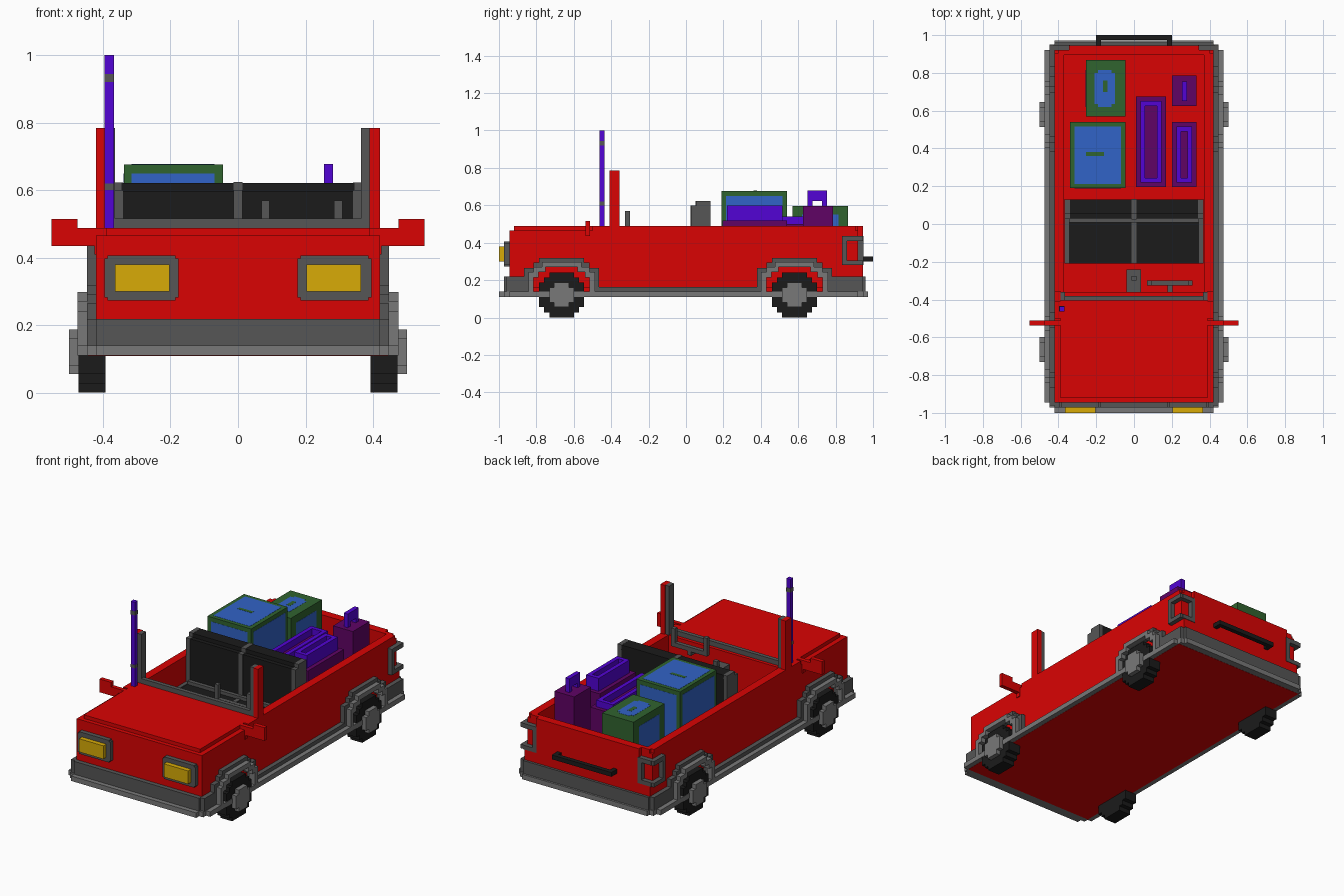
import bpy, bmesh

if "Cube" in bpy.data.objects:
    bpy.data.objects.remove(bpy.data.objects["Cube"])


def material(name, rgb):
    m = bpy.data.materials.new(name)
    m.use_nodes = True
    m.diffuse_color = (*rgb, 1)
    m.node_tree.nodes["Principled BSDF"].inputs["Base Color"].default_value = (*rgb, 1)
    return m


RED = material("red paint", (0.70, 0.001, 0.001))
DARK = material("dark grey", (0.092, 0.092, 0.092))
LIGHT = material("light grey", (0.19, 0.19, 0.19))
BLACK = material("black rubber", (0.011, 0.011, 0.011))
YELLOW = material("lamp yellow", (0.69, 0.41, 0.002))
GREEN = material("crate green", (0.030, 0.125, 0.028))
BLUE = material("crate blue", (0.031, 0.125, 0.57))
VIOLET = material("violet", (0.085, 0.001, 0.66))
PURPLE = material("purple", (0.115, 0.001, 0.13))


def finish(bm, name, mat):
    bmesh.ops.recalc_face_normals(bm, faces=bm.faces)
    me = bpy.data.meshes.new(name)
    bm.to_mesh(me)
    bm.free()
    me.materials.append(mat)
    ob = bpy.data.objects.new(name, me)
    bpy.context.collection.objects.link(ob)
    return ob


def part(name, mat, *boxes, mirror=False):
    """One object from boxes (x0, x1, y0, y1, z0, z1), optionally mirrored in x."""
    bm = bmesh.new()
    for x0, x1, y0, y1, z0, z1 in boxes:
        for s in ((1, -1) if mirror else (1,)):
            vs = bmesh.ops.create_cube(bm, size=1)["verts"]
            for v in vs:
                v.co.x = s * ((x0 + x1) / 2 + v.co.x * (x1 - x0))
                v.co.y = (y0 + y1) / 2 + v.co.y * (y1 - y0)
                v.co.z = (z0 + z1) / 2 + v.co.z * (z1 - z0)
    return finish(bm, name, mat)


def side_slab(name, mat, outline, x0, x1):
    """A y-z outline extruded along x on both sides of the vehicle."""
    bm = bmesh.new()
    for s in (1, -1):
        face = bm.faces.new([bm.verts.new((s * x0, y, z)) for y, z in outline])
        ext = bmesh.ops.extrude_face_region(bm, geom=[face])["geom"]
        for v in ext:
            if isinstance(v, bmesh.types.BMVert):
                v.co.x = s * x1
    return finish(bm, name, mat)


def stairs(steps, cy, base):
    """Stepped hump from (half width, top) pairs, running from -y to +y."""
    left, z = [], base
    for w, top in steps:
        left += [(-w, z), (-w, top)]
        z = top
    return [(cy + y, z) for y, z in left] + [(cy - y, z) for y, z in reversed(left)]


def stepped_disc(cy, cz, q):
    """Blocky disc from its first-quadrant corner points."""
    pts = q + [(-a, b) for a, b in reversed(q)]
    pts += [(-a, -b) for a, b in q] + [(a, -b) for a, b in reversed(q)]
    return [(cy + a, cz + b) for a, b in pts]


# Floor pan, sill rim and bumpers
part("floor_pan", RED, (-0.445, 0.445, -0.94, 0.93, 0.109, 0.16))
part("sill_rim", LIGHT, (0.445, 0.475, -0.945, 0.92, 0.11, 0.14),
     (0.41, 0.447, -0.972, 0.95, 0.11, 0.14), mirror=True)
part("rim_ends", LIGHT, (-0.42, 0.42, -1.0, -0.94, 0.11, 0.14),
     (-0.42, 0.42, 0.93, 0.972, 0.11, 0.14))
part("sill_strip", DARK, (0.41, 0.447, -0.47, 0.39, 0.14, 0.163), mirror=True)
part("front_bumper", DARK, (-0.42, 0.42, -0.972, -0.94, 0.14, 0.218))
part("rear_bumper", DARK, (-0.42, 0.42, 0.92, 0.96, 0.14, 0.218))
part("bumper_corners", DARK, (0.41, 0.447, -0.96, -0.85, 0.14, 0.218),
     (0.41, 0.447, 0.76, 0.945, 0.14, 0.218), mirror=True)

# Body shell: engine bay, side walls, tailgate, floors
part("front_body", RED, (-0.42, 0.42, -0.945, -0.36, 0.14, 0.466),
     (-0.39, 0.39, -0.92, -0.36, 0.46, 0.488))
part("side_walls", RED, (0.37, 0.42, -0.50, 0.905, 0.14, 0.488),
     (0.37, 0.42, 0.90, 0.92, 0.14, 0.466), mirror=True)
part("tailgate", RED, (-0.40, 0.40, 0.895, 0.92, 0.14, 0.488),
     (-0.345, 0.345, 0.915, 0.945, 0.14, 0.488), (-0.42, 0.42, 0.91, 0.945, 0.14, 0.28))
part("interior_floor", RED, (-0.38, 0.38, -0.37, 0.14, 0.14, 0.25),
     (-0.38, 0.38, 0.13, 0.91, 0.14, 0.33))

# Windscreen frame and pillars
part("pillars", RED, (0.39, 0.42, -0.41, -0.355, 0.46, 0.785), mirror=True)
part("pillar_trim", DARK, (0.365, 0.39, -0.405, -0.36, 0.48, 0.785), mirror=True)
part("windscreen_bar", DARK, (-0.39, 0.39, -0.405, -0.38, 0.48, 0.517))

# Door mirrors
part("mirrors", RED, (0.41, 0.475, -0.537, -0.512, 0.435, 0.488),
     (0.475, 0.553, -0.537, -0.512, 0.435, 0.515),
     (0.39, 0.425, -0.537, -0.512, 0.41, 0.488), mirror=True)

# Aerial with two collars
part("aerial", VIOLET, (-0.395, -0.368, -0.462, -0.436, 0.46, 1.0))
part("aerial_collars", DARK, (-0.396, -0.367, -0.463, -0.435, 0.92, 0.945),
     (-0.396, -0.367, -0.463, -0.435, 0.60, 0.62))

# Headlights
part("headlight_frames", DARK, (0.176, 0.395, -0.972, -0.94, 0.282, 0.398),
     (0.185, 0.386, -0.972, -0.94, 0.273, 0.407), mirror=True)
part("headlights", YELLOW, (0.203, 0.365, -1.0, -0.965, 0.30, 0.38), mirror=True)

# Tail light rings wrapping the rear corners
part("tail_light_rings", DARK,
     (0.41, 0.447, 0.835, 0.945, 0.28, 0.305), (0.41, 0.447, 0.835, 0.945, 0.41, 0.437),
     (0.41, 0.447, 0.835, 0.86, 0.28, 0.437), (0.34, 0.43, 0.915, 0.948, 0.28, 0.305),
     (0.34, 0.43, 0.915, 0.948, 0.41, 0.437), (0.34, 0.365, 0.915, 0.948, 0.28, 0.437),
     mirror=True)

# Tailgate handle
part("tailgate_handle", BLACK, (-0.2, 0.2, 0.973, 1.0, 0.30, 0.326),
     (-0.2, -0.174, 0.94, 0.98, 0.30, 0.326), (0.174, 0.2, 0.94, 0.98, 0.30, 0.326))

# Wheels and stepped arches
for end, cy in (("front", -0.665), ("rear", 0.58)):
    tyre = [(0.12, 0.066), (0.093, 0.066), (0.093, 0.093), (0.066, 0.093), (0.066, 0.12)]
    hub = [(0.066, 0.04), (0.04, 0.04), (0.04, 0.066)]
    side_slab(end + "_tyres", BLACK, stepped_disc(cy, 0.121, tyre), 0.393, 0.473)
    side_slab(end + "_hubs", LIGHT, stepped_disc(cy, 0.121, hub), 0.44, 0.50)
    outer = [(0.2, 0.265), (0.15, 0.293), (0.12, 0.319)]
    middle = [(0.178, 0.243), (0.15, 0.27), (0.105, 0.298)]
    inner = [(0.15, 0.215), (0.124, 0.243), (0.085, 0.27)]
    side_slab(end + "_arch", DARK,
              stairs(outer, cy, 0.14) + stairs(inner, cy, 0.14)[::-1], 0.41, 0.447)
    side_slab(end + "_arch_trim", LIGHT,
              stairs(middle, cy, 0.12) + stairs(inner, cy, 0.12)[::-1], 0.44, 0.475)

# Seats with grey edging and a low seam between cushion and backrest
part("seats", BLACK, (-0.345, 0.345, -0.21, 0.03, 0.25, 0.33),
     (-0.345, 0.345, 0.03, 0.13, 0.25, 0.598),
     (-0.345, 0.345, 0.055, 0.13, 0.59, 0.622))
part("seat_edges", DARK, (0.34, 0.367, 0.026, 0.13, 0.25, 0.60),
     (0.34, 0.367, 0.055, 0.13, 0.25, 0.623),
     (0.345, 0.367, -0.21, 0.03, 0.25, 0.335), mirror=True)
part("seat_divider", DARK, (-0.013, 0.013, -0.21, 0.03, 0.25, 0.335),
     (-0.013, 0.013, 0.025, 0.13, 0.25, 0.60), (-0.013, 0.013, 0.052, 0.132, 0.25, 0.624),
     (-0.345, 0.345, 0.008, 0.031, 0.25, 0.35))

# Steering yoke and gear console
part("steering_yoke", DARK, (0.07, 0.31, -0.325, -0.30, 0.46, 0.486),
     (0.07, 0.094, -0.325, -0.30, 0.46, 0.57), (0.285, 0.31, -0.325, -0.30, 0.46, 0.57),
     (0.177, 0.203, -0.37, -0.302, 0.435, 0.462))
part("gear_console", DARK, (-0.04, 0.036, -0.365, -0.24, 0.25, 0.42),
     (-0.014, 0.012, -0.30, -0.275, 0.41, 0.46))

# Large crate: green case with blue panels
part("large_crate", GREEN, (-0.338, -0.045, 0.19, 0.54, 0.33, 0.676))
part("large_crate_panels", BLUE, (-0.315, -0.07, 0.213, 0.517, 0.67, 0.677),
     (-0.315, -0.07, 0.189, 0.195, 0.36, 0.65), (-0.315, -0.07, 0.535, 0.541, 0.36, 0.65),
     (-0.05, -0.044, 0.213, 0.517, 0.36, 0.65), (-0.339, -0.333, 0.213, 0.517, 0.36, 0.65))
part("large_crate_slot", GREEN, (-0.255, -0.16, 0.36, 0.38, 0.672, 0.678))

# Small crate
part("small_crate", GREEN, (-0.255, -0.045, 0.57, 0.867, 0.33, 0.595))
part("small_crate_panels", BLUE, (-0.208, -0.1, 0.635, 0.80, 0.59, 0.596),
     (-0.19, -0.118, 0.62, 0.815, 0.59, 0.596),
     (-0.05, -0.044, 0.62, 0.815, 0.36, 0.55), (-0.256, -0.25, 0.62, 0.815, 0.36, 0.55))
part("small_crate_slot", GREEN, (-0.165, -0.14, 0.70, 0.76, 0.592, 0.597))


def case(name, x0, x1, y0, y1, z_base, z_top):
    """Purple case with a raised violet rim."""
    part(name, PURPLE, (x0, x1, y0, y1, 0.33, z_base))
    a, b, c, d, t = x0 + 0.024, x1 - 0.024, y0 + 0.024, y1 - 0.024, 0.025
    part(name + "_rim", VIOLET, (a, b, c, c + t, z_base, z_top), (a, b, d - t, d, z_base, z_top),
         (a, a + t, c, d, z_base, z_top), (b - t, b, c, d, z_base, z_top))


# Cases in the load bed
case("long_case", 0.01, 0.17, 0.195, 0.675, 0.50, 0.54)
case("short_case", 0.2, 0.332, 0.195, 0.54, 0.52, 0.598)

# Canister with an arched handle
part("canister", PURPLE, (0.2, 0.332, 0.625, 0.785, 0.33, 0.595))
part("canister_handle", VIOLET, (0.254, 0.281, 0.65, 0.676, 0.59, 0.678),
     (0.254, 0.281, 0.728, 0.754, 0.59, 0.678), (0.254, 0.281, 0.65, 0.754, 0.622, 0.678))
